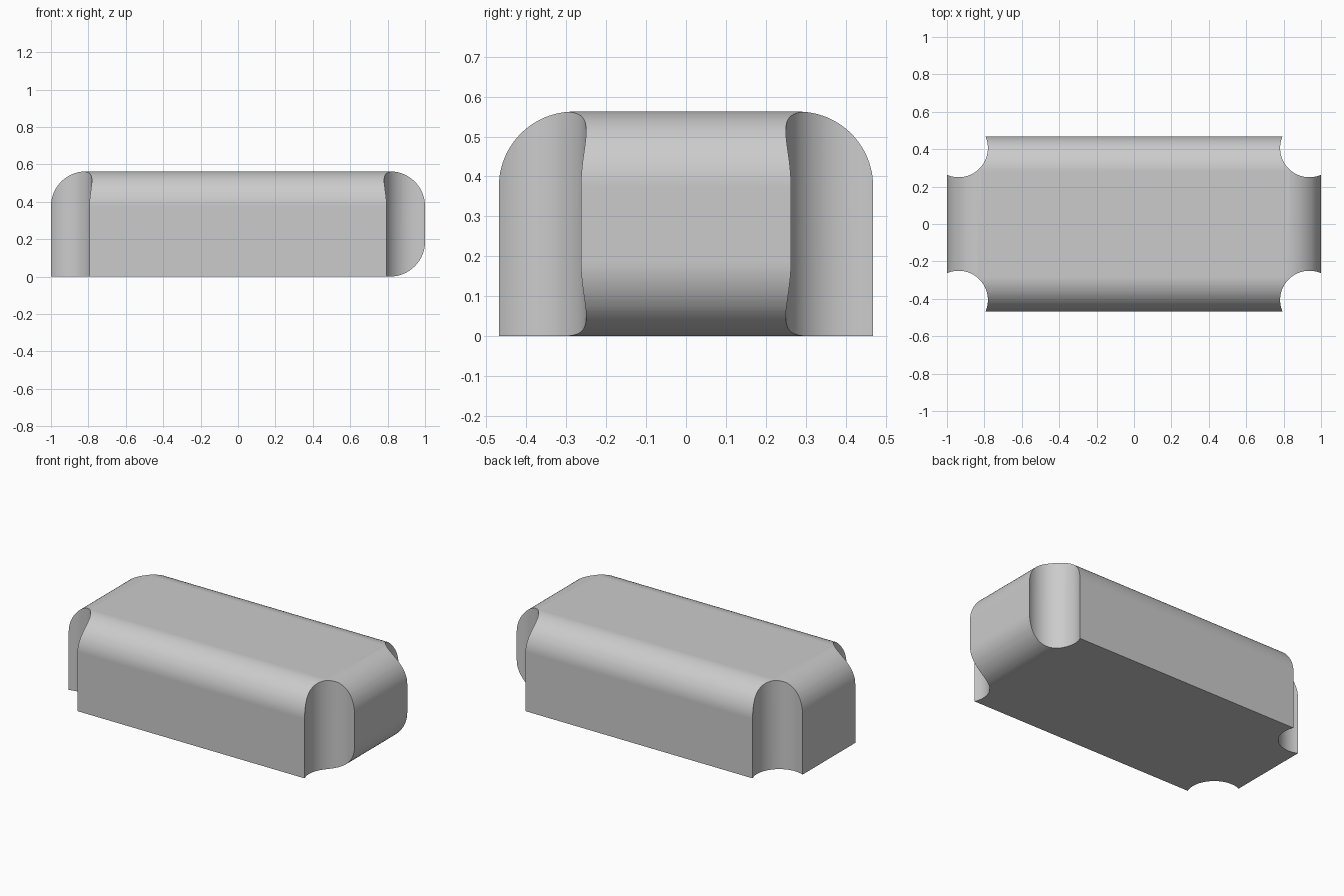
import bpy, bmesh, math
from mathutils import Vector

cube = bpy.data.objects.get("Cube")
if cube:
    bpy.data.objects.remove(cube, do_unlink=True)

HALF_X, HALF_Y, HEIGHT = 1.0, 0.46875, 0.5625
FILLET = 0.1875
NOTCH_R, NOTCH_INSET = 0.15625, 0.0625
SEGMENTS = 24

grey = bpy.data.materials.new("light grey")
grey.use_nodes = True
grey.diffuse_color = (0.6, 0.6, 0.6, 1)
grey.node_tree.nodes["Principled BSDF"].inputs["Base Color"].default_value = (0.6, 0.6, 0.6, 1)


def rounded_profile(half, radii):
    """Outline from bottom left, counter-clockwise, with one radius per corner."""
    corners = [(-half, 0), (half, 0), (half, HEIGHT), (-half, HEIGHT)]
    inward = [(1, 1), (-1, 1), (-1, -1), (1, -1)]
    points = []
    for i, (corner, sign, r) in enumerate(zip(corners, inward, radii)):
        if r == 0:
            points.append(corner)
            continue
        for s in range(SEGMENTS + 1):
            a = math.pi * (1 + i / 2 + s / SEGMENTS / 2)
            points.append((corner[0] + r * (sign[0] + math.cos(a)),
                           corner[1] + r * (sign[1] + math.sin(a))))
    return points


def prism(name, points, direction):
    """Solid made by extruding a flat outline."""
    bm = bmesh.new()
    face = bm.faces.new([bm.verts.new(p) for p in points])
    new = bmesh.ops.extrude_face_region(bm, geom=[face], use_keep_orig=True)["geom"]
    moved = [g for g in new if isinstance(g, bmesh.types.BMVert)]
    bmesh.ops.translate(bm, verts=moved, vec=Vector(direction))
    bmesh.ops.recalc_face_normals(bm, faces=bm.faces)
    mesh = bpy.data.meshes.new(name)
    bm.to_mesh(mesh)
    bm.free()
    mesh.materials.append(grey)
    obj = bpy.data.objects.new(name, mesh)
    bpy.context.collection.objects.link(obj)
    return obj


def cut(target, cutter, operation):
    mod = target.modifiers.new(cutter.name, 'BOOLEAN')
    mod.operation, mod.solver, mod.object = operation, 'EXACT', cutter
    cutter.hide_render = True
    bpy.context.view_layer.objects.active = target
    bpy.ops.object.modifier_apply(modifier=mod.name)
    bpy.data.objects.remove(cutter, do_unlink=True)


# Long profile: top ends rounded, plus the lower edge on the left end
long_outline = rounded_profile(HALF_X, (0, FILLET, FILLET, FILLET))
body = prism("body", [(x, -HALF_Y, z) for x, z in long_outline], (0, 2 * HALF_Y, 0))

# Cross-section: both long top edges rounded
cross_outline = rounded_profile(HALF_Y, (0, 0, FILLET, FILLET))
cross = prism("cross_section", [(-1.2, y, z) for y, z in cross_outline], (2.4, 0, 0))
cut(body, cross, 'INTERSECT')

# Round vertical notches at the four corners
for sx in (-1, 1):
    for sy in (-1, 1):
        cx, cy = sx * (HALF_X - NOTCH_INSET), sy * (HALF_Y - NOTCH_INSET)
        ring = [math.tau * (i + 0.5) / 96 for i in range(96)]
        notch = prism("corner_notch", [(cx + NOTCH_R * math.cos(a), cy + NOTCH_R * math.sin(a), -0.1)
                                       for a in ring], (0, 0, HEIGHT + 0.2))
        cut(body, notch, 'DIFFERENCE')

# Smooth curves, crisp rims, flat walls
bpy.ops.object.select_all(action='DESELECT')
body.select_set(True)
bpy.context.view_layer.objects.active = body
bpy.ops.object.shade_smooth_by_angle(angle=math.radians(25))
normals = body.modifiers.new("flat_walls", 'WEIGHTED_NORMAL')
normals.keep_sharp = True
